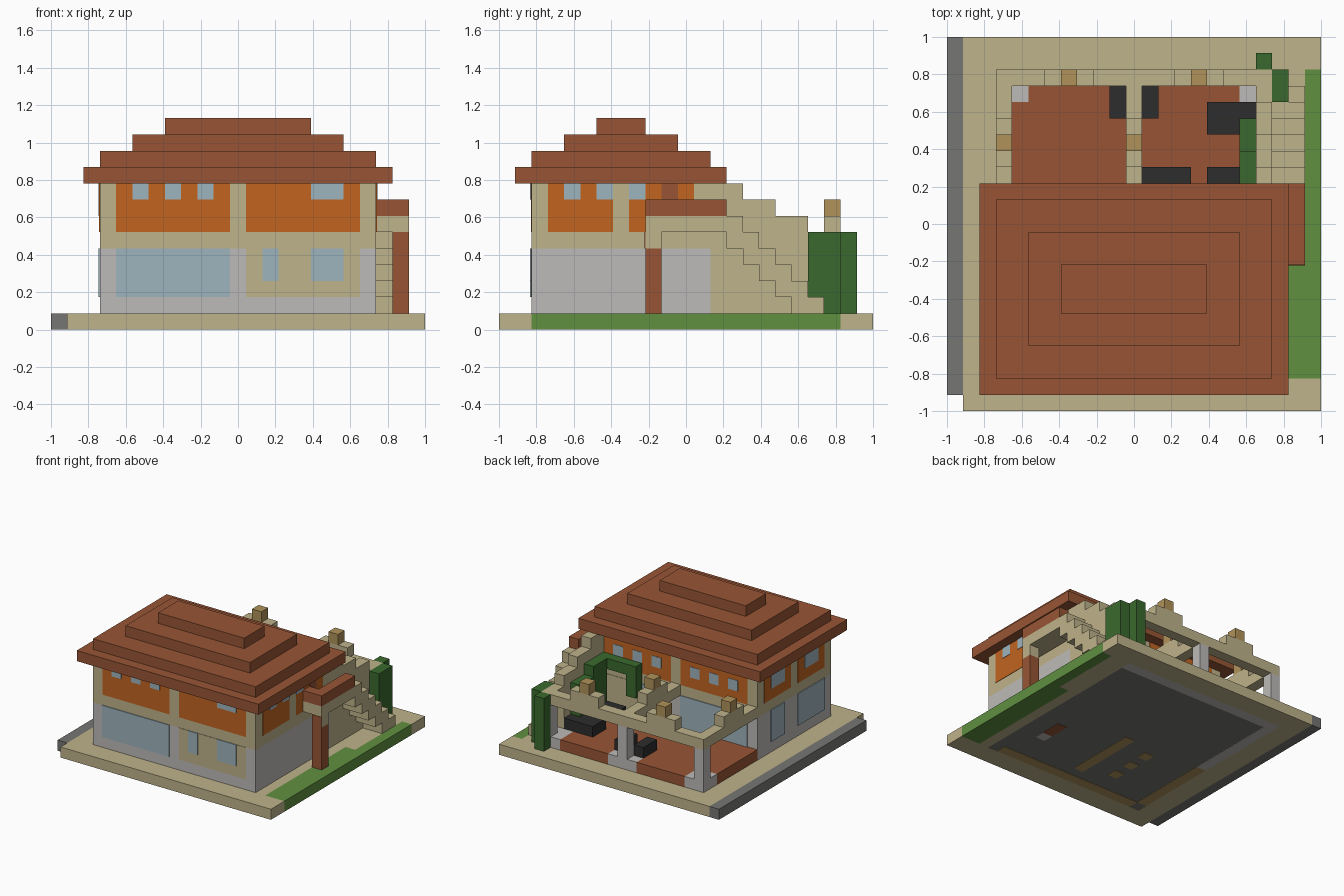
import bpy
import bmesh

if "Cube" in bpy.data.objects:
    bpy.data.objects.remove(bpy.data.objects["Cube"], do_unlink=True)

CELLS = 23
UNIT = 2 / CELLS      # edge of one building block
THIN = 0.04           # plate thickness, in blocks


def material(name, hexcode):
    """Flat material from an sRGB hex string."""
    def linear(pair):
        c = int(pair, 16) / 255
        return ((c + 0.055) / 1.055) ** 2.4
    color = [linear(hexcode[i:i + 2]) for i in (0, 2, 4)] + [1]
    mat = bpy.data.materials.new(name)
    mat.use_nodes = True
    mat.diffuse_color = color
    shader = next(n for n in mat.node_tree.nodes if n.type == 'BSDF_PRINCIPLED')
    shader.inputs["Base Color"].default_value = color
    shader.inputs["Roughness"].default_value = 0.9
    return mat


sand = material("sand", "BFB38B")
terracotta = material("terracotta", "985535")
orange = material("orange", "C26520")
plaster = material("light_gray", "BDBBB8")
glass = material("pale_blue", "9FB5BE")
grass = material("grass_green", "609040")
leaf = material("dark_green", "3A692E")
black = material("charcoal", "2D2D2D")
road = material("road_gray", "767674")
wood = material("tan_wood", "B0925A")


def blocks(name, mat, *boxes):
    """One object from boxes; each is (x0, x1, y0, y1, z0, z1) in blocks."""
    bm = bmesh.new()
    for box in boxes:
        lo, hi = box[0::2], box[1::2]
        cube = bmesh.ops.create_cube(bm, size=1)
        for v in cube["verts"]:
            for k in range(3):
                v.co[k] = (hi[k] if v.co[k] > 0 else lo[k]) * UNIT
            v.co.x -= 1
            v.co.y -= 1
    mesh = bpy.data.meshes.new(name)
    bm.to_mesh(mesh)
    bm.free()
    mesh.materials.append(mat)
    obj = bpy.data.objects.new(name, mesh)
    bpy.context.collection.objects.link(obj)
    return obj


def panels(name, mat, side, layer, *rects):
    """Thin plates on a house wall; each rect is (a0, a1, z0, z1)."""
    t = THIN * layer
    boxes = []
    for a, b, z0, z1 in rects:
        boxes.append({"front": (a, b, 2 - t, 2, z0, z1),
                      "back": (a, b, 13, 13 + t, z0, z1),
                      "left": (20, 20 + t, a, b, z0, z1),
                      "right": (3 - t, 3, a, b, z0, z1)}[side] )
    blocks(name, mat, *boxes)


# Ground slab: paved border, road edge, lawn and house foundation
blocks("paving", sand, (1, 23, 0, 2, 0, 1), (1, 3, 2, 23, 0, 1),
       (3, 23, 21, 23, 0, 1), (20, 21, 2, 21, 0, 1), (21, 22, 14, 21, 0, 1))
blocks("road_edge", road, (0, 1, 1, CELLS, 0, 1))
blocks("lawn", grass, (21, 22, 2, 14, 0, 1), (22, 23, 2, 21, 0, 1))
blocks("foundation", road, (3, 20, 2, 21, THIN, 1))
blocks("foundation_strips", wood, (4, 19, 2, 3, 0, THIN), (3, 4, 3, 11, 0, THIN),
       (11, 12, 4, 11, 0, THIN), *[(8, 9, y, y + 1, 0, THIN) for y in (5, 7, 9)])
blocks("foundation_edge", plaster, (3, 4, 11, 21, 0, THIN), (4, 20, 20, 21, 0, THIN),
       (17, 18, 6, 7, 0, THIN))
blocks("foundation_tile", terracotta, (17, 18, 7, 9, 0, THIN))

# House body and stepped roof
blocks("lower_storey", plaster, (3, 20, 2, 13, 1, 5))
blocks("upper_storey", sand, (3, 20, 2, 13, 5, 9))
blocks("roof", terracotta, (2, 21, 1, 14, 9, 10), (3, 20, 2, 13, 10, 11),
       (5, 18, 4, 11, 11, 12), (7, 16, 6, 9, 12, 13))

# Upper storey orange panels on all four walls
for side in ("front", "back"):
    panels(side + "_orange_panels", orange, side, 1, (4, 11, 6, 9), (12, 19, 6, 9))
for side in ("left", "right"):
    panels(side + "_orange_panels", orange, side, 1, (3, 7, 6, 9), (8, 12, 6, 9))

# Lower storey sand panels
for side in ("front", "back"):
    panels(side + "_sand_panel", sand, side, 1, (12, 19, 2, 5))

# Windows and balcony door
panels("front_windows", glass, "front", 2, (4, 11, 2, 5), (13, 14, 3, 5), (16, 18, 3, 5),
       (16, 18, 8, 9), *[(x, x + 1, 8, 9) for x in (5, 7, 9)])
panels("back_windows", glass, "back", 2, (4, 11, 2, 5), (13, 15, 2, 5),
       *[(x, x + 1, 7, 8) for x in (5, 7, 9, 13, 15, 17)])
panels("left_windows", glass, "left", 2, *[(y, y + 1, 8, 9) for y in (4, 6, 8)])
panels("right_windows", glass, "right", 2, (3, 7, 2, 5), (9, 11, 2, 5),
       (4, 6, 7, 9), (9, 11, 7, 9))
panels("balcony_door", terracotta, "left", 2, (10, 11, 7, 9))

# Balcony with railing and post
blocks("balcony_floor", sand, (20, 22, 9, 14, 6, 7))
blocks("balcony_railing", terracotta, (20, 22, 9, 10, 7, 8), (21, 22, 10, 14, 7, 8))
blocks("balcony_post", terracotta, (21, 22, 9, 10, 1, 5))
blocks("post_cap", sand, (21, 22, 9, 10, 5, 6))
blocks("post_cap_front", terracotta, (21, 22, 9 - THIN, 9, 5, 6))

# Outside stairs and the stepped wall beside them
steps = [(20, 22, 14 + i, 15 + i, 5 - i, 7 - i) for i in range(5)]
blocks("stairs", sand, *steps, (21, 22, 19, 20, 1, 2))
blocks("stair_wall", sand, (19, 20, 13, 15, 1, 9), (19, 20, 15, 17, 1, 8),
       (19, 20, 17, 19, 1, 7))

# Terrace floor with pale tiles at the pillars
blocks("terrace_floor", terracotta, (4, 19, 13, 19, 1, 2), (5, 18, 19, 20, 1, 2),
       (5, 10, 20, 21, 1, 2), (13, 18, 20, 21, 1, 2), (3, 4, 13, 19, 1, 2))
blocks("terrace_tiles", plaster, (3, 5, 19, 21, 1, 2), (18, 20, 19, 21, 1, 2),
       (10, 13, 20, 21, 1, 2))

# Pergola: pillars, beams, raised blocks and wooden caps
blocks("pillars", plaster, *[(x, x + 1, 20, 21, 2, 5) for x in (3, 11, 19)])
blocks("beams", sand, (3, 20, 20, 21, 5, 6), (3, 4, 13, 20, 5, 6),
       (11, 12, 13, 20, 5, 6), (19, 20, 19, 20, 5, 6))
blocks("raised_blocks", sand, *[(x, x + 3, 20, 21, 6, 7) for x in (6, 14)],
       *[(x, x + 1, 15, 18, 6, 7) for x in (3, 11)])
blocks("wooden_caps", wood, *[(x, x + 1, 20, 21, 7, 8) for x in (7, 15)],
       *[(x, x + 1, 16, 17, 7, 8) for x in (3, 11)])

# Terrace furniture
blocks("terrace_table", black, (16, 19, 17, 19, 2, 3))
blocks("terrace_benches", black, (10, 11, 18, 20, 2, 3), (12, 13, 18, 20, 2, 3),
       (12, 15, 14, 15, 2, 3), (16, 18, 14, 15, 2, 3))

# Climbing plants on the terrace and hedges by the stairs
blocks("climbing_plant", leaf, (18, 19, 14, 18, 3, 6), (18, 19, 14, 16, 6, 7),
       (15, 19, 13.1, 14, 6, 7), (15, 16, 13.1, 14, 4, 6))
blocks("hedges", leaf, (20, 21, 19, 21, 1, 6), (19, 20, 21, 22, 1, 6))
